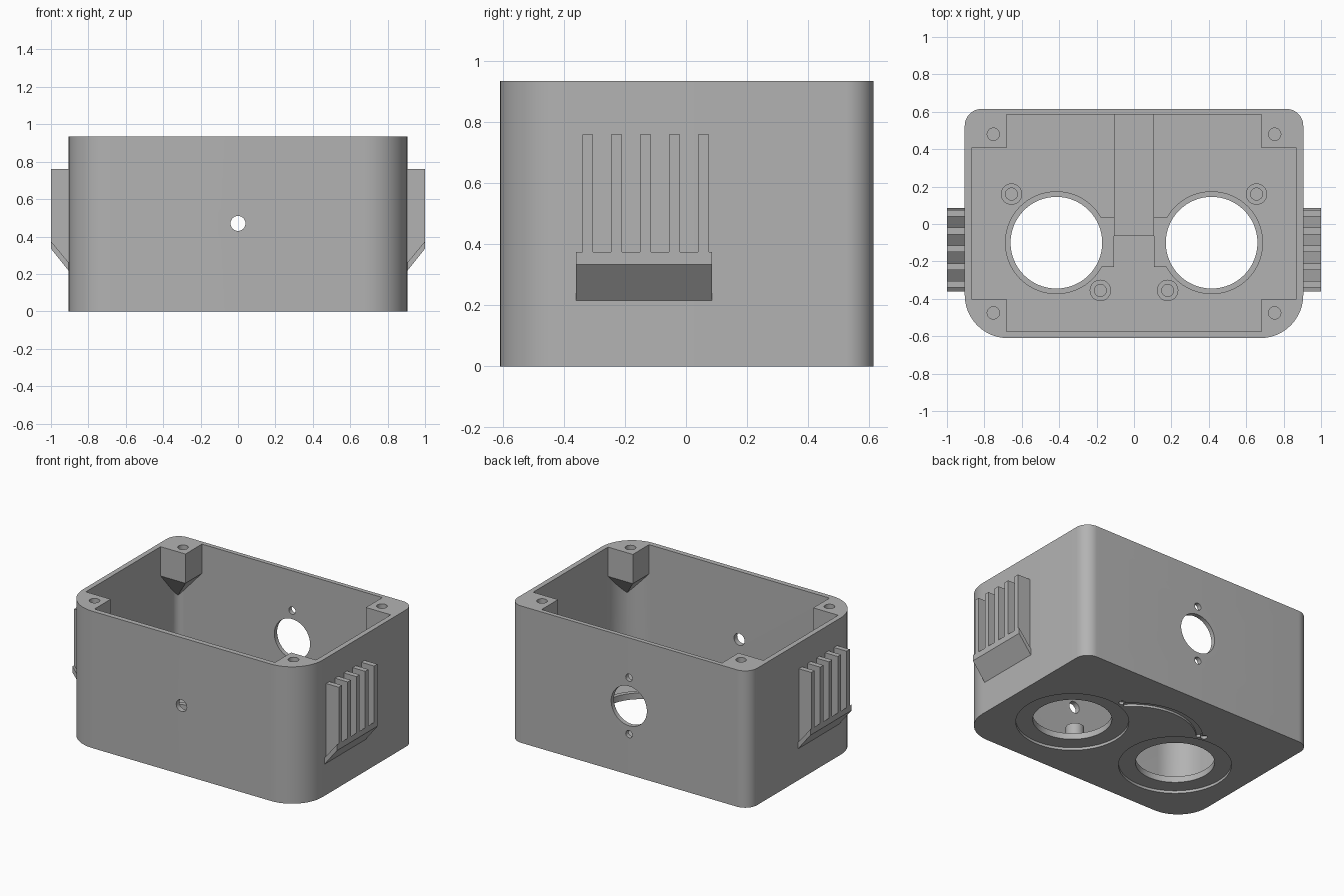
import bpy, bmesh, math
from mathutils import Matrix, Vector

cube = bpy.data.objects.get("Cube")
if cube:
    bpy.data.objects.remove(cube, do_unlink=True)

GREY = (0.45, 0.45, 0.45, 1)
mat = bpy.data.materials.new("light grey plastic")
mat.use_nodes = True
mat.diffuse_color = GREY
mat.node_tree.nodes["Principled BSDF"].inputs["Base Color"].default_value = GREY

HEIGHT = 0.935
FLOOR = 0.04
LENS_X, LENS_Y = 0.415, -0.1


def make(name, bm):
    bmesh.ops.recalc_face_normals(bm, faces=bm.faces)
    me = bpy.data.meshes.new(name)
    bm.to_mesh(me)
    bm.free()
    me.materials.append(mat)
    ob = bpy.data.objects.new(name, me)
    bpy.context.collection.objects.link(ob)
    return ob


def prism(name, points, depth):
    """Extrude a closed 3D outline along a vector."""
    bm = bmesh.new()
    face = bm.faces.new([bm.verts.new(p) for p in points])
    out = bmesh.ops.extrude_face_region(bm, geom=[face])
    moved = [v for v in out["geom"] if isinstance(v, bmesh.types.BMVert)]
    bmesh.ops.translate(bm, verts=moved, vec=Vector(depth))
    return make(name, bm)


def box(name, x0, x1, y0, y1, z0, z1):
    return prism(name, [(x0, y0, z0), (x1, y0, z0), (x1, y1, z0), (x0, y1, z0)],
                 (0, 0, z1 - z0))


def cylinder(name, centre, r, length, axis="Z", sides=64):
    bm = bmesh.new()
    turn = Matrix.Rotation(math.pi / 2, 4, "X") if axis == "Y" else Matrix()
    bmesh.ops.create_cone(bm, cap_ends=True, segments=sides, radius1=r, radius2=r,
                          depth=length, matrix=Matrix.Translation(centre) @ turn)
    return make(name, bm)


def rounded_box(name, half_x, y0, y1, r_front, r_back, z0, z1):
    pts = []
    corners = [(1, y0, r_front, -90), (1, y1, r_back, 0),
               (-1, y1, r_back, 90), (-1, y0, r_front, 180)]
    for sx, y, r, start in corners:
        cx = sx * (half_x - r)
        cy = y + r if y < 0 else y - r
        for i in range(13):
            a = math.radians(start + i * 7.5)
            pts.append((cx + r * math.cos(a), cy + r * math.sin(a), z0))
    return prism(name, pts, (0, 0, z1 - z0))


def boolean(target, tool, operation="DIFFERENCE"):
    mod = target.modifiers.new("bool", "BOOLEAN")
    mod.operation = operation
    mod.solver = "EXACT"
    mod.object = tool
    tool.hide_render = True
    bpy.context.view_layer.objects.active = target
    bpy.ops.object.modifier_apply(modifier=mod.name)
    bpy.data.objects.remove(tool, do_unlink=True)


def corner_post(sx, y_in, y_out):
    """Square screw post tapering to a point in the corner."""
    x_in, x_out = sx * 0.682, sx * 0.93
    y_far = y_out + math.copysign(0.06, y_out)
    bm = bmesh.new()
    top = [bm.verts.new((x, y, 1.1)) for x, y in
           ((x_in, y_in), (x_out, y_in), (x_out, y_far), (x_in, y_far))]
    low = [bm.verts.new((v.co.x, v.co.y, 0.735)) for v in top]
    tip = bm.verts.new((x_out, y_far, 0.46))
    bm.faces.new(top)
    for i in range(4):
        j = (i + 1) % 4
        bm.faces.new((top[i], top[j], low[j], low[i]))
        bm.faces.new((low[i], low[j], tip)) 
    return make("post", bm)


# Hollow housing; the posts are kept by removing them from the cavity
housing = rounded_box("housing", 0.905, -0.61, 0.615, 0.23, 0.09, 0, HEIGHT)
cavity = rounded_box("cavity", 0.87, -0.575, 0.585, 0.195, 0.055, FLOOR, 1.05)
for sx in (-1, 1):
    boolean(cavity, corner_post(sx, 0.407, 0.585))
    boolean(cavity, corner_post(sx, -0.4, -0.575))
boolean(housing, cavity)

# Screw holes in the posts, lens openings and shallow recesses underneath
for sx in (-1, 1):
    for y in (0.48, -0.475):
        boolean(housing, cylinder("cut", (sx * 0.752, y, HEIGHT), 0.033, 0.24, sides=32))
    lens = (sx * LENS_X, LENS_Y, 0)
    boolean(housing, cylinder("cut", lens, 0.35, 0.036))
    boolean(housing, cylinder("cut", lens, 0.245, 0.3))
    boolean(housing, cylinder("cut", (sx * 0.33, 0.28, 0), 0.022, 0.04, sides=24))

# Curved groove between the two lens recesses
arc = [math.radians(43 + 94 * i / 24) for i in range(25)]
outline = [(0.44 * math.cos(a), 0.44 * math.sin(a) - 0.02, -0.02) for a in arc]
outline += [(0.4 * math.cos(a), 0.4 * math.sin(a) - 0.02, -0.02) for a in reversed(arc)]
boolean(housing, prism("cut", outline, (0, 0, 0.035)))

# Front hole, rear opening and its two screw holes
boolean(housing, cylinder("cut", (0, -0.6, 0.47), 0.04, 0.2, "Y", 32))
boolean(housing, cylinder("cut", (0, 0.6, 0.47), 0.135, 0.2, "Y"))
for dz in (-0.193, 0.193):
    boolean(housing, cylinder("cut", (0, 0.6, 0.47 + dz), 0.025, 0.2, "Y", 24))

smooth = [housing]
for sx, side in ((1, "left"), (-1, "right")):
    # Raised lens collar with its inner pad
    collar = cylinder(side + "_lens_collar", (sx * LENS_X, LENS_Y, 0.045), 0.275, 0.03)
    boolean(collar, box("pad", *sorted((sx * 0.107, sx * 0.3)), -0.23, 0.035, 0.03, 0.06),
            "UNION")
    boolean(collar, cylinder("cut", (sx * LENS_X, LENS_Y, 0), 0.245, 0.3))
    smooth.append(collar)

    # Screw bosses on the floor
    for place, x, y in (("rear", 0.655, 0.16), ("front", 0.18, -0.355)):
        boss = cylinder(f"{side}_{place}_boss", (sx * x, y, 0.095), 0.057, 0.13, sides=32)
        boolean(boss, cylinder("cut", (sx * x, y, 0.16), 0.032, 0.16, sides=32))
        smooth.append(boss)

    # Side grip: sloped ledge with five upright ribs
    ledge = [(0.89, 0.197), (1.0, 0.335), (1.0, 0.375), (0.89, 0.242)]
    prism(side + "_grip_ledge", [(sx * x, -0.36, z) for x, z in ledge], (0, 0.445, 0))
    rib = [(0.89, 0.23), (1.0, 0.365), (1.0, 0.76), (0.89, 0.76)]
    for i in range(5):
        prism(f"{side}_grip_rib_{i + 1}",
              [(sx * x, -0.34 + i * 0.095, z) for x, z in rib], (0, 0.035, 0))

# Raised strip from the rear wall to the middle of the floor
box("floor_strip", -0.108, 0.107, -0.065, 0.59, 0.03, 0.08)

for ob in smooth:
    bpy.ops.object.select_all(action="DESELECT")
    ob.select_set(True)
    bpy.context.view_layer.objects.active = ob
    bpy.ops.object.shade_smooth_by_angle(angle=math.radians(30))
